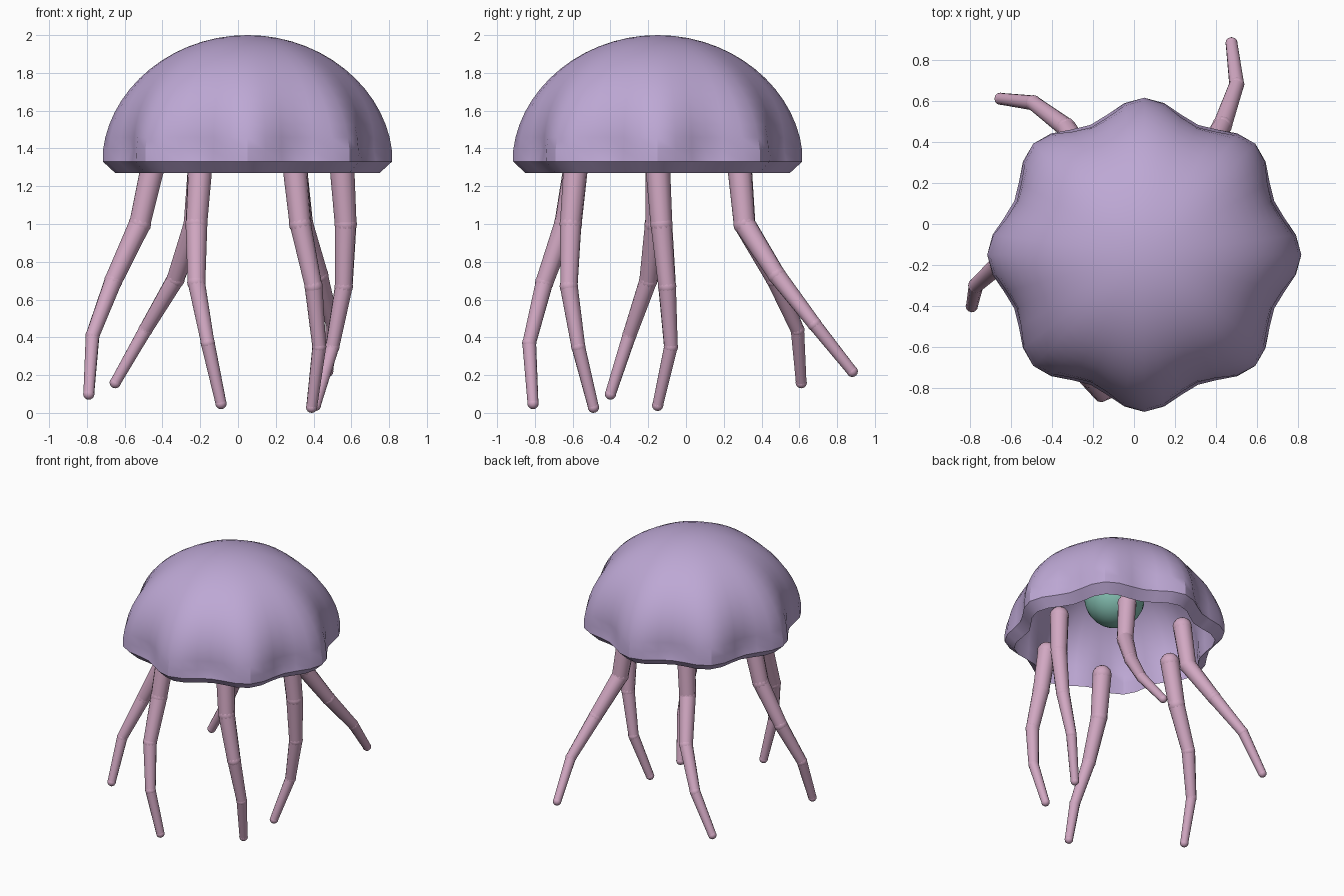
import bpy
import bmesh
import math
from mathutils import Vector

default_cube = bpy.data.objects.get("Cube")
if default_cube:
    bpy.data.objects.remove(default_cube, do_unlink=True)

CENTER = Vector((0.05, -0.15, 0))
SIDES = 48
LOBES = 8


def make_material(name, color):
    mat = bpy.data.materials.new(name)
    mat.use_nodes = True
    mat.diffuse_color = (*color, 1)
    mat.node_tree.nodes["Principled BSDF"].inputs["Base Color"].default_value = (*color, 1)
    return mat


def finish(bm, name, mat, sharp_degrees):
    bmesh.ops.recalc_face_normals(bm, faces=bm.faces[:])
    mesh = bpy.data.meshes.new(name)
    bm.to_mesh(mesh)
    bm.free()
    mesh.materials.append(mat)
    obj = bpy.data.objects.new(name, mesh)
    bpy.context.scene.collection.objects.link(obj)
    mesh.shade_smooth()
    mesh.set_sharp_from_angle(angle=math.radians(sharp_degrees))
    return obj


lilac = make_material("lilac bell", (0.51, 0.39, 0.66))
pink = make_material("pink tentacle", (0.64, 0.39, 0.54))
teal = make_material("teal core", (0.23, 0.52, 0.44))


# Bell: scalloped rings, each given as mean radius, lobe depth and height
def dome_rings(radius, depth, base, height, steps):
    rings = []
    for i in range(steps):
        a = math.pi / 2 * i / steps
        fade = (1 - math.sin(a)) ** 1.5
        rings.append((radius * math.cos(a), depth * fade, base + height * math.sin(a)))
    return rings


def make_bell():
    bm = bmesh.new()
    outer = dome_rings(0.717, 0.048, 1.39, 0.61, 14)
    inner = dome_rings(0.655, 0.045, 1.36, 0.58, 14)
    rim = [(0.725, 0.04, 1.33), (0.66, 0.04, 1.27)]
    rings = outer[::-1] + rim + inner
    loops = []
    for radius, depth, z in rings:
        loop = []
        for i in range(SIDES):
            a = math.tau * i / SIDES
            r = radius + depth * math.cos(LOBES * a)
            loop.append(bm.verts.new(CENTER + Vector((r * math.cos(a), r * math.sin(a), z))))
        loops.append(loop)
    for low, high in zip(loops, loops[1:]):
        for i in range(SIDES):
            j = (i + 1) % SIDES
            bm.faces.new((low[i], low[j], high[j], high[i]))
    # Close the crown of both the outer and inner skins
    for loop, z in ((loops[0], 2.0), (loops[-1], 1.94)):
        crown = bm.verts.new(CENTER + Vector((0, 0, z)))
        for i in range(SIDES):
            bm.faces.new((loop[i], loop[(i + 1) % SIDES], crown))
    finish(bm, "bell", lilac, 32)


make_bell()

# Glowing core hanging inside the bell
core = bmesh.new()
bmesh.ops.create_uvsphere(core, u_segments=24, v_segments=16, radius=0.21)
bmesh.ops.translate(core, verts=core.verts[:], vec=CENTER + Vector((0, 0, 1.64)))
finish(core, "core", teal, 60)


# Tentacles: tapered segments with a ball at every joint
RADII = (0.068, 0.06, 0.049, 0.038, 0.03)


def add_ball(bm, point, radius):
    ball = bmesh.ops.create_uvsphere(bm, u_segments=12, v_segments=8, radius=radius)
    bmesh.ops.translate(bm, verts=ball["verts"], vec=point)


def add_segment(bm, start, end, r_start, r_end):
    axis = end - start
    cone = bmesh.ops.create_cone(bm, segments=12, cap_ends=True,
                                 radius1=r_start, radius2=r_end, depth=axis.length)
    turn = Vector((0, 0, 1)).rotation_difference(axis)
    for v in cone["verts"]:
        v.co = turn @ v.co + (start + end) / 2


def make_tentacle(name, angle, joints):
    a = math.radians(angle)
    root = CENTER + Vector((0.5 * math.cos(a), 0.5 * math.sin(a), 1.31))
    points = [root] + [Vector(p) for p in joints]
    bm = bmesh.new()
    for point, radius in zip(points, RADII):
        add_ball(bm, point, radius)
    for i in range(len(points) - 1):
        add_segment(bm, points[i], points[i + 1], RADII[i] * 0.96, RADII[i + 1] * 0.96)
    finish(bm, name, pink, 40)


make_tentacle("left_tentacle", 0,
              [(.57, -.13, 1), (.56, -.1, .67), (.5, -.08, .35), (.41, -.15, .04)])
make_tentacle("back_left_tentacle", 60,
              [(.34, .31, 1), (.43, .48, .73), (.5, .68, .47), (.475, .88, .22)])
make_tentacle("back_right_tentacle", 120,
              [(-.23, .31, 1), (-.33, .47, .71), (-.49, .59, .44), (-.65, .61, .16)])
make_tentacle("right_tentacle", 180,
              [(-.52, -.16, 1), (-.66, -.2, .7), (-.77, -.3, .41), (-.79, -.4, .1)])
make_tentacle("front_right_tentacle", 240,
              [(-.22, -.64, 1), (-.22, -.75, .69), (-.16, -.83, .37), (-.09, -.81, .05)])
make_tentacle("front_left_tentacle", 300,
              [(.33, -.61, 1), (.4, -.62, .67), (.43, -.57, .35), (.39, -.49, .03)])
